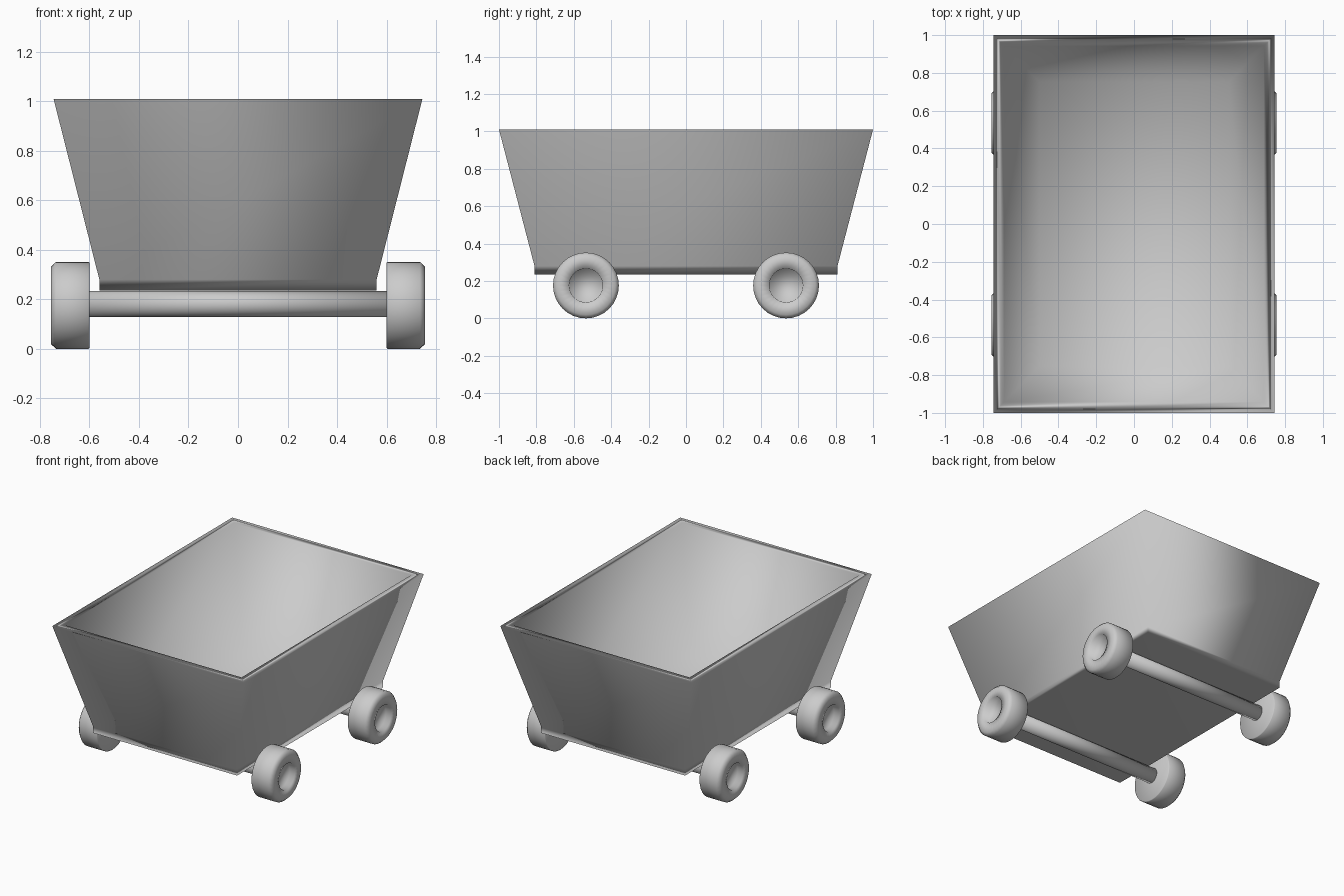
import bpy, bmesh, math

if "Cube" in bpy.data.objects:
    bpy.data.objects.remove(bpy.data.objects["Cube"])


def finish(name, bm, weighted=False):
    bmesh.ops.recalc_face_normals(bm, faces=bm.faces)
    mesh = bpy.data.meshes.new(name)
    bm.to_mesh(mesh)
    bm.free()
    for p in mesh.polygons:
        p.use_smooth = True
    obj = bpy.data.objects.new(name, mesh)
    bpy.context.collection.objects.link(obj)
    if weighted:  # large faces dominate the shading
        obj.modifiers.new("weighted", "WEIGHTED_NORMAL")
    return obj


def skin(bm, rings):
    """Bridge successive point rings and cap both ends."""
    loops = [[bm.verts.new(p) for p in ring] for ring in rings]
    n = len(loops[0])
    for a, b in zip(loops, loops[1:]):
        for i in range(n):
            j = (i + 1) % n
            bm.faces.new((a[i], a[j], b[j], b[i]))
    bm.faces.new(loops[0])
    bm.faces.new(loops[-1])


def rect(hx, hy, z):
    return [(-hx, -hy, z), (hx, -hy, z), (hx, hy, z), (-hx, hy, z)]


def circle(x, r, y, z, n=32):
    return [(x, y + r * math.cos(2 * math.pi * i / n),
             z + r * math.sin(2 * math.pi * i / n)) for i in range(n)]


# Open tub: base band, flared outer walls, rim, inner walls, floor
bm = bmesh.new()
skin(bm, [rect(0.56, 0.81, 0.235), rect(0.56, 0.81, 0.28),
          rect(0.745, 1.0, 1.01), rect(0.687, 0.942, 1.01),
          rect(0.502, 0.752, 0.28)])
finish("cart_tub", bm, weighted=True)

# Wheel cross-section as (x, radius), from inner face to recessed hub
WHEEL = [(0.60, 0.172), (0.604, 0.176), (0.735, 0.176), (0.755, 0.157),
         (0.755, 0.09), (0.715, 0.088)]
AXLE_Z = 0.178

for end, y in (("front", -0.535), ("back", 0.535)):
    # Axle rod
    bm = bmesh.new()
    skin(bm, [circle(x, 0.052, y, AXLE_Z + 0.003) for x in (-0.62, 0.62)])
    finish(end + "_axle", bm)
    # Pair of wheels
    for side, s in (("left", -1), ("right", 1)):
        bm = bmesh.new()
        skin(bm, [circle(s * x, r, y, AXLE_Z - 0.002) for x, r in WHEEL])
        finish(f"{end}_{side}_wheel", bm)
